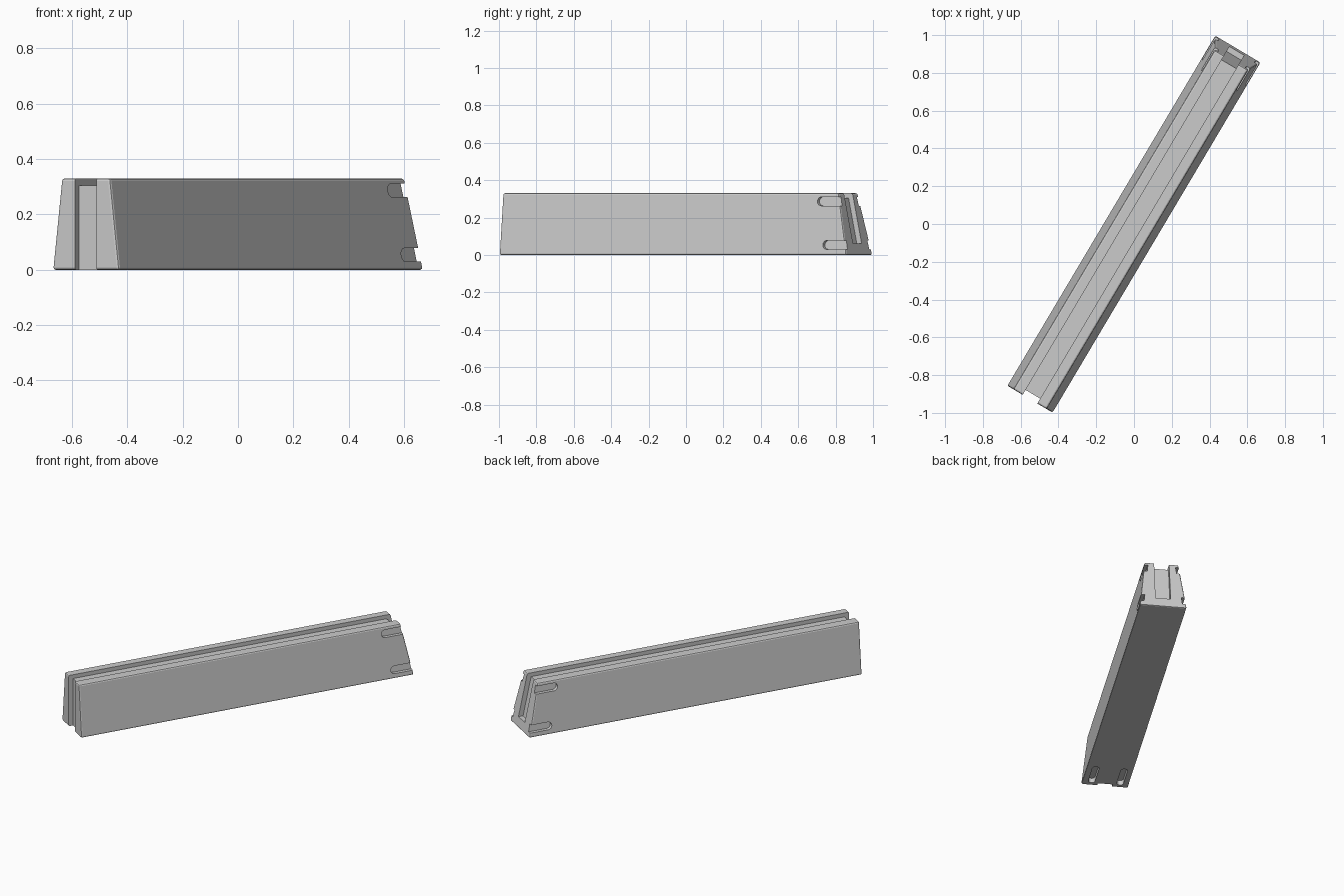
import bpy, bmesh, math

if "Cube" in bpy.data.objects:
    bpy.data.objects.remove(bpy.data.objects["Cube"])

HALF, W0, W1, H = 1.0785, 0.14, 0.102, 0.33   # half length, half widths bottom/top, height
SLANT = 0.07                                 # lean of the back end
ANGLE = math.radians(59.3)


def prism(name, bottom, top):
    """Solid between two matching closed loops of points."""
    bm = bmesh.new()
    a = [bm.verts.new(p) for p in bottom]
    b = [bm.verts.new(p) for p in top]
    n = len(a)
    bm.faces.new(a[::-1])
    bm.faces.new(b)
    for i in range(n):
        j = (i + 1) % n
        bm.faces.new((a[i], a[j], b[j], b[i]))
    bmesh.ops.recalc_face_normals(bm, faces=bm.faces)
    me = bpy.data.meshes.new(name)
    bm.to_mesh(me)
    bm.free()
    ob = bpy.data.objects.new(name, me)
    bpy.context.collection.objects.link(ob)
    return ob


def block(name, x0, x1, hw, z0, z1, lean=0.0, hw_top=None):
    """Box centred on y; the whole top is shifted by lean along x."""
    t = hw if hw_top is None else hw_top
    return prism(name,
                 [(x0, -hw, z0), (x1, -hw, z0), (x1, hw, z0), (x0, hw, z0)],
                 [(x0 + lean, -t, z1), (x1 + lean, -t, z1), (x1 + lean, t, z1), (x0 + lean, t, z1)])


def capsule(x_tip, x_end, r, both):
    """Outline of a slot, rounded at the tip and optionally at the end."""
    steps = [math.radians(90 + 180 * i / 8) for i in range(9)]
    pts = [(x_tip + r + r * math.cos(a), r * math.sin(a)) for a in steps]
    if both:
        pts += [(x_end - r - r * math.cos(a), -r * math.sin(a)) for a in steps]
    else:
        pts += [(x_end, -r), (x_end, r)]
    return pts


# tapered barrier body with a leaning back end
body = prism("barrier_body",
             [(-HALF, -W0, 0), (HALF, -W0, 0), (HALF, W0, 0), (-HALF, W0, 0)],
             [(-HALF, -W1, H), (HALF - SLANT, -W1, H), (HALF - SLANT, W1, H), (-HALF, W1, H)])
bev = body.modifiers.new("edge_bevel", 'BEVEL')
bev.width, bev.segments = 0.009, 2

# groove over the top and down both ends
slope = SLANT / H
cutters = [
    block("top_groove", -1.3, 1.3, 0.045, 0.305, 0.4),
    block("front_groove", -1.3, -HALF + 0.03, 0.045, -0.1, 0.4),
    block("back_groove", HALF - 0.03 - slope * 0.06, 1.4, 0.045, 0.06, 0.4, -slope * 0.34),
]

# two slots per side at the back, two in the underside at the front
for s in (-1, 1):
    for zc in (0.054, 0.287):
        tip = HALF - slope * zc - 0.137
        loop = [(x, zc + z) for x, z in capsule(tip, 1.3, 0.024, False)]
        wall = lambda z: W0 - (W0 - W1) * z / H
        cutters.append(prism("side_slot",
                             [(x, s * (wall(z) - 0.022), z) for x, z in loop],
                             [(x, s * (wall(z) + 0.05), z) for x, z in loop]))
    loop = capsule(-HALF + 0.03, -HALF + 0.22, 0.02, True)
    cutters.append(prism("bottom_slot",
                         [(x, s * 0.085 + y, -0.05) for x, y in loop],
                         [(x, s * 0.085 + y, 0.03) for x, y in loop]))

for c in cutters:
    m = body.modifiers.new(c.name, 'BOOLEAN')
    m.operation, m.solver, m.object = 'DIFFERENCE', 'EXACT', c
    c.hide_render = True

# bake the cuts and drop the cutters
dg = bpy.context.evaluated_depsgraph_get()
mesh = bpy.data.meshes.new_from_object(body.evaluated_get(dg))
body.modifiers.clear()
body.data = mesh
for c in cutters:
    bpy.data.objects.remove(c)

body.rotation_euler.z = ANGLE
